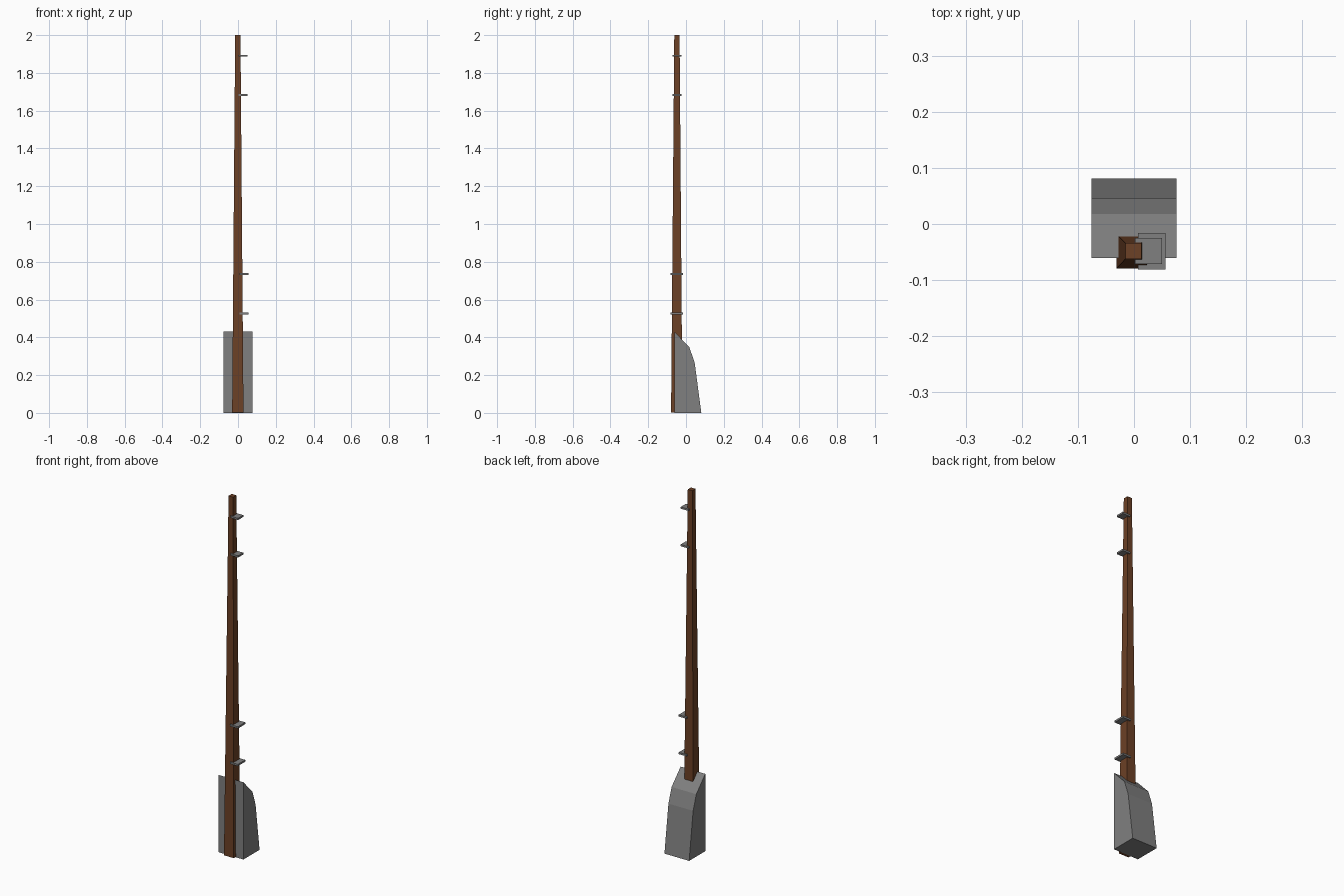
import bpy
import bmesh

if "Cube" in bpy.data.objects:
    bpy.data.objects.remove(bpy.data.objects["Cube"])


def material(name, color):
    mat = bpy.data.materials.new(name)
    mat.diffuse_color = (*color, 1)
    mat.use_nodes = True
    mat.node_tree.nodes["Principled BSDF"].inputs["Base Color"].default_value = mat.diffuse_color
    return mat


brown = material("brown_wood", (0.15, 0.052, 0.019))
dark_grey = material("dark_grey", (0.215, 0.215, 0.215))


def loft(name, lower, upper, mat):
    """Closed solid between two matching loops of points."""
    n = len(lower)
    sides = [(i, (i + 1) % n, (i + 1) % n + n, i + n) for i in range(n)]
    caps = [tuple(reversed(range(n))), tuple(range(n, 2 * n))]
    mesh = bpy.data.meshes.new(name)
    mesh.from_pydata(lower + upper, [], sides + caps)
    mesh.materials.append(mat)
    bm = bmesh.new()
    bm.from_mesh(mesh)
    bmesh.ops.recalc_face_normals(bm, faces=bm.faces)
    bm.to_mesh(mesh)
    bm.free()
    obj = bpy.data.objects.new(name, mesh)
    bpy.context.collection.objects.link(obj)
    return obj


def rect(x0, x1, y0, y1, z):
    return [(x0, y0, z), (x1, y0, z), (x1, y1, z), (x0, y1, z)]


# Tapered wooden post
loft("post", rect(-0.031, 0.029, -0.079, -0.019, 0.002),
     rect(-0.015, 0.013, -0.062, -0.034, 2.0), brown)

# Stone support behind the post, side profile (y, z) extruded across x
profile = [(-0.061, 0), (0.081, 0), (0.046, 0.265), (0.018, 0.347), (-0.061, 0.43)]
loft("stone_support", [(-0.076, y, z) for y, z in profile],
     [(0.076, y, z) for y, z in profile], dark_grey)

# Two pairs of flat metal brackets on the right side of the post
lower_size = (0.007, 0.056, -0.081, -0.016)
upper_size = (0.002, 0.050, -0.071, -0.025)
brackets = [(0.527, lower_size), (0.736, lower_size),
            (1.682, upper_size), (1.891, upper_size)]
for i, (z, size) in enumerate(brackets, 1):
    loft(f"bracket_{i}", rect(*size, z - 0.005), rect(*size, z + 0.005), dark_grey)
